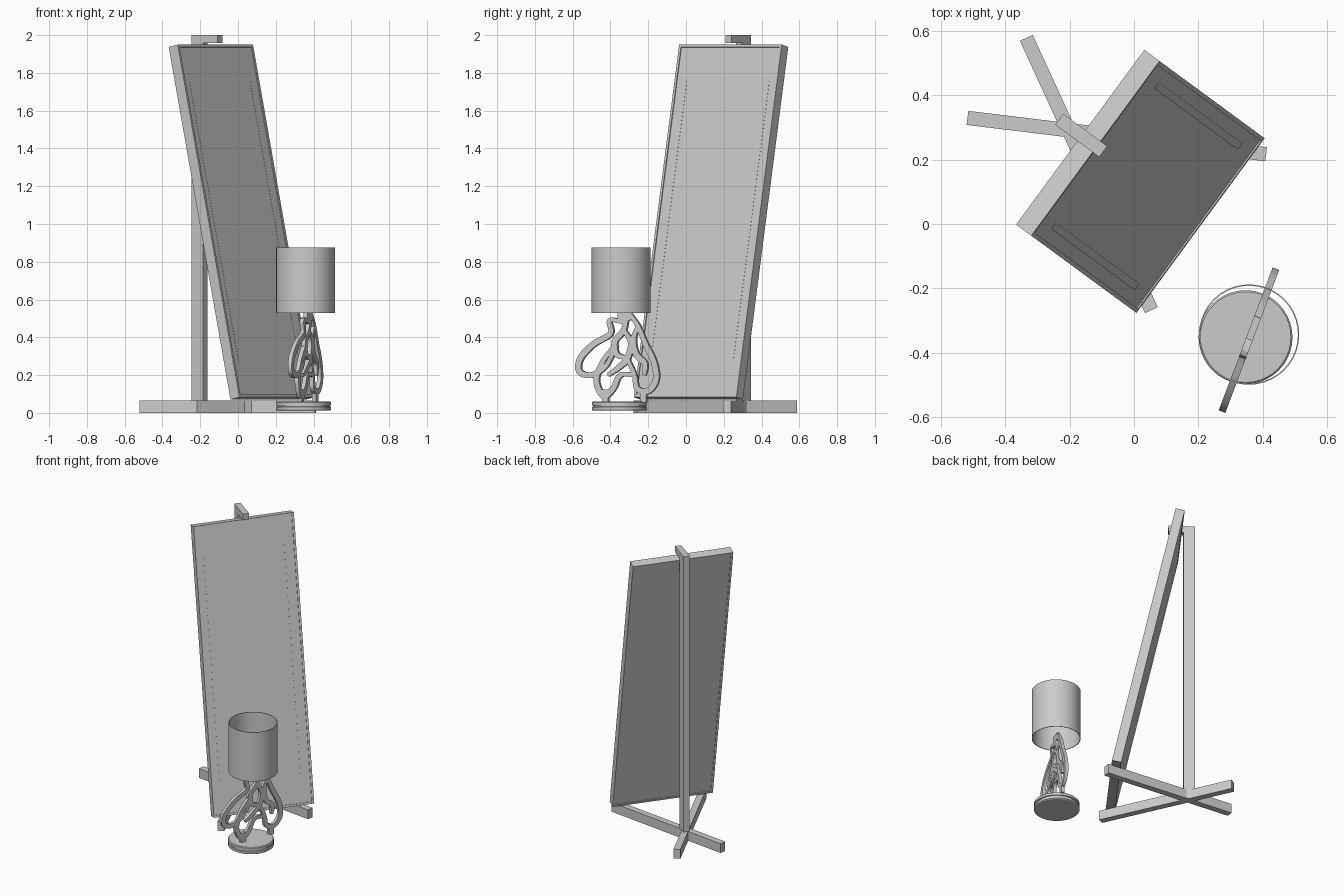
import bpy, bmesh, math
from mathutils import Vector, Matrix

if "Cube" in bpy.data.objects:
    bpy.data.objects.remove(bpy.data.objects["Cube"])


def finish(name, bm, mat=None):
    if mat:
        bm.transform(mat)
    bmesh.ops.recalc_face_normals(bm, faces=bm.faces)
    me = bpy.data.meshes.new(name)
    bm.to_mesh(me)
    bm.free()
    ob = bpy.data.objects.new(name, me)
    bpy.context.collection.objects.link(ob)
    return ob


def box(name, lo, hi, mat=None):
    lo, hi = Vector(lo), Vector(hi)
    bm = bmesh.new()
    bmesh.ops.create_cube(bm, size=1)
    for v in bm.verts:
        v.co = (lo + hi) / 2 + Vector(a * b for a, b in zip(v.co, hi - lo))
    return finish(name, bm, mat)


def axes(x, y, z, origin):
    m = Matrix((x, y, z)).transposed().to_4x4()
    m.translation = Vector(origin)
    return m


def lathe(name, profile, centre, closed=False, n=40):
    bm = bmesh.new()
    rings = []
    for r, z in profile:
        rings.append([bm.verts.new((centre[0] + r * math.cos(2 * math.pi * i / n),
                                    centre[1] + r * math.sin(2 * math.pi * i / n), z))
                      for i in range(n)])
    pairs = list(zip(rings, rings[1:]))
    if closed:
        pairs.append((rings[-1], rings[0]))
    else:
        bm.faces.new(rings[0])
        bm.faces.new(rings[-1])
    for a, b in pairs:
        for i in range(n):
            j = (i + 1) % n
            bm.faces.new((a[i], a[j], b[j], b[i]))
    ob = finish(name, bm)
    bpy.context.view_layer.objects.active = ob
    ob.select_set(True)
    bpy.ops.object.shade_smooth_by_angle(angle=math.radians(30))
    ob.select_set(False)
    return ob


def ribbon(name, pts, mat, width=0.034, thick=0.022, steps=6):
    """Flat scroll strip following a smooth path, tapering towards both ends."""
    p = [Vector(q) for q in pts]
    p = [2 * p[0] - p[1]] + p + [2 * p[-1] - p[-2]]
    path = []
    for i in range(1, len(p) - 2):
        a, b, c, d = p[i - 1:i + 3]
        for k in range(steps):
            t = k / steps
            path.append(0.5 * (2 * b + (c - a) * t + (2 * a - 5 * b + 4 * c - d) * t * t
                               + (3 * b - a - 3 * c + d) * t ** 3))
    path.append(p[-2])
    bm = bmesh.new()
    rings = []
    last = len(path) - 1
    for i, q in enumerate(path):
        tan = (path[min(i + 1, last)] - path[max(i - 1, 0)]).normalized()
        w = width / 2 * (0.6 + 0.4 * math.sin(math.pi * i / last))
        side = Vector((-tan.y, tan.x)) * w
        rings.append([bm.verts.new((e.x, e.y, h)) for e, h in
                      ((q + side, thick / 2), (q - side, thick / 2),
                       (q - side, -thick / 2), (q + side, -thick / 2))])
    for a, b in zip(rings, rings[1:]):
        for i in range(4):
            j = (i + 1) % 4
            bm.faces.new((a[i], a[j], b[j], b[i]))
    bm.faces.new(rings[0])
    bm.faces.new(rings[-1])
    return finish(name, bm, mat)


# Leaning mirror: local x across, y up the slope, z out of the glass
bottom, top = Vector((0.207, -0.005, 0.083)), Vector((-0.118, 0.238, 1.95))
u = Vector((0.592, 0.806, 0)).normalized()
v = (top - bottom)
L = v.length
v = (v - u * v.dot(u)).normalized()
w = u.cross(v)
M = axes(u, v, w, bottom)
W, D, B = 0.337, 0.06, 0.014
for s, side in ((-1, "left"), (1, "right")):
    x0, x1 = sorted((s * W, s * (W - B)))
    box("mirror_frame_" + side, (x0, 0, -D), (x1, L, 0), M)
    x0, x1 = sorted((s * (W - 0.054), s * (W - 0.078)))
    box("mirror_edge_strip_" + side, (x0, 0.2, -0.01), (x1, L - 0.2, -0.004), M)
box("mirror_frame_bottom", (-W + B, 0, -D), (W - B, B, 0), M)
box("mirror_frame_top", (-W + B, L - B, -D), (W - B, L, 0), M)
box("mirror_glass", (-W + B, B, -D + 0.004), (W - B, L - B, -0.005), M)

# Stand: post, top hook bar and crossed feet
n = Vector((u.y, -u.x, 0))
S = axes(n, u, Vector((0, 0, 1)), (-0.203, 0.304, 0))
box("stand_post", (-0.037, -0.021, 0), (0.037, 0.021, 1.957), S)
box("stand_top_bar", (-0.037, -0.021, 1.957), (0.133, 0.021, 2.0), S)
for name, a, b in (("stand_foot_right", (-0.518, 0.33), (0.411, 0.217)),
                   ("stand_foot_left", (-0.335, 0.579), (0.054, -0.268))):
    a, b = Vector((*a, 0)), Vector((*b, 0))
    d = (b - a).normalized()
    F = axes(d, Vector((-d.y, d.x, 0)), Vector((0, 0, 1)), a)
    box(name, (0, -0.022, 0), ((b - a).length, 0.022, 0.065), F)

# Lamp base (two stacked discs with a groove) and open drum shade
lathe("lamp_base", [(0.14, 0.012), (0.146, 0.016), (0.146, 0.031), (0.14, 0.033), (0.14, 0.038),
                    (0.146, 0.04), (0.146, 0.056), (0.141, 0.061)], (0.347, -0.352))
lathe("lamp_shade", [(0.156, 0.53), (0.156, 0.875), (0.152, 0.875), (0.152, 0.53)],
      (0.358, -0.344), closed=True)

# Lamp body: flat scrollwork plate
g = Vector((0.353, 0.936, 0)).normalized()
up = Vector((0, 0, 1))
P = axes(g, up, g.cross(up), (0.36, -0.355, 0))
scrolls = {
    "lamp_scroll_left": [(0.03, 0.48), (-0.05, 0.49), (-0.045, 0.42), (-0.14, 0.365), (-0.215, 0.29),
                         (-0.222, 0.22), (-0.155, 0.2), (-0.07, 0.25), (-0.01, 0.36)],
    "lamp_scroll_right": [(0.06, 0.53), (0.11, 0.46), (0.15, 0.37), (0.2, 0.27), (0.212, 0.175),
                          (0.165, 0.115), (0.105, 0.13), (0.09, 0.2), (0.05, 0.29)],
    "lamp_scroll_inner_right": [(0.11, 0.46), (0.085, 0.39), (0.1, 0.31), (0.15, 0.26), (0.145, 0.2)],
    "lamp_scroll_lower": [(-0.02, 0.36), (-0.09, 0.27), (-0.125, 0.17), (-0.085, 0.09), (-0.03, 0.13),
                          (0.01, 0.2), (0.09, 0.2)],
    "lamp_scroll_centre": [(0.05, 0.53), (0.03, 0.44), (-0.02, 0.38), (-0.01, 0.31), (0.05, 0.29)],
    "lamp_scroll_bud": [(0.03, 0.44), (0.07, 0.37), (0.05, 0.29), (0.0, 0.24), (-0.06, 0.2)],
}
for name, pts in scrolls.items():
    ribbon(name, pts, P)
for i, x in enumerate((-0.075, 0.14)):
    box("lamp_foot_%d" % (i + 1), (x - 0.018, 0.055, -0.011), (x + 0.018, 0.125, 0.011), P)
box("lamp_neck", (-0.005, 0.49, -0.011), (0.07, 0.54, 0.011), P)
